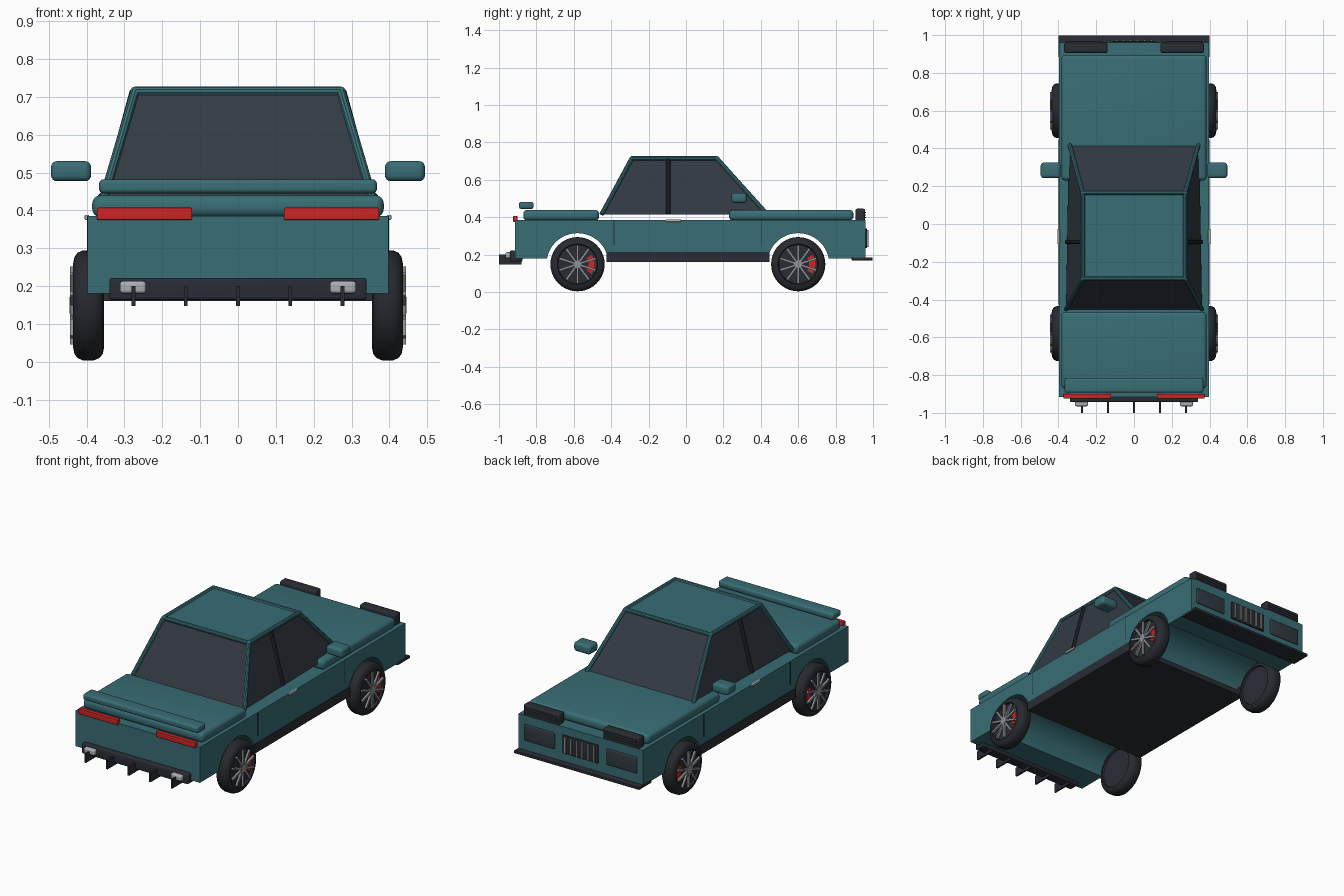
import bpy, bmesh, math
from mathutils import Vector, Matrix

if "Cube" in bpy.data.objects:
    bpy.data.objects.remove(bpy.data.objects["Cube"])


def material(name, r, g, b):
    m = bpy.data.materials.new(name)
    m.diffuse_color = (r, g, b, 1)
    m.use_nodes = True
    m.node_tree.nodes["Principled BSDF"].inputs["Base Color"].default_value = m.diffuse_color
    return m


TEAL = material("teal paint", 0.04, 0.155, 0.178)
GLASS = material("dark glass", 0.032, 0.042, 0.054)
BLACK = material("black trim", 0.022, 0.026, 0.034)
TYRE = material("tyre rubber", 0.019, 0.022, 0.027)
GREY = material("grey metal", 0.27, 0.29, 0.31)
CHROME = material("light metal", 0.42, 0.44, 0.46)
RED = material("red", 0.62, 0.018, 0.018)


def finish(bm, name, mats, smooth=True):
    bmesh.ops.recalc_face_normals(bm, faces=bm.faces[:])
    me = bpy.data.meshes.new(name)
    bm.to_mesh(me)
    bm.free()
    for m in mats if isinstance(mats, list) else [mats]:
        me.materials.append(m)
    ob = bpy.data.objects.new(name, me)
    bpy.context.collection.objects.link(ob)
    if smooth:
        bpy.ops.object.select_all(action='DESELECT')
        ob.select_set(True)
        bpy.context.view_layer.objects.active = ob
        bpy.ops.object.shade_smooth_by_angle(angle=math.radians(35))
    return ob


def box(name, x, y, z, mat, bevel=0.0):
    """Box from (min, max) ranges with optional rounded edges."""
    bm = bmesh.new()
    bmesh.ops.create_cube(bm, size=1)
    for v in bm.verts:
        v.co = Vector([(r[0] + r[1]) / 2 + c * (r[1] - r[0]) for r, c in zip((x, y, z), v.co)])
    if bevel:
        bmesh.ops.bevel(bm, geom=bm.edges[:], offset=bevel, segments=4,
                        profile=0.5, affect='EDGES')
    return finish(bm, name, mat, bool(bevel))


def pair(name, x, y, z, mat, bevel=0.0):
    """The same box on both sides of the car."""
    box(name + "_right", x, y, z, mat, bevel)
    box(name + "_left", (-x[1], -x[0]), y, z, mat, bevel)


def tube(name, a, b, r, mat):
    a, b = Vector(a), Vector(b)
    d = b - a
    bm = bmesh.new()
    bmesh.ops.create_cone(bm, cap_ends=True, segments=10, radius1=r, radius2=r, depth=d.length)
    bm.transform(Matrix.Translation((a + b) / 2) @ d.to_track_quat('Z', 'Y').to_matrix().to_4x4())
    return finish(bm, name, mat)


# Lower body: side profile with both wheel arches, extruded across the width
AXLES = (-0.58, 0.60)
WZ, WR, ARCH = 0.149, 0.145, 0.166
BOT, TOP = 0.18, 0.385
profile = [(-0.915, TOP), (-0.915, BOT)]
a0 = math.asin((BOT - WZ) / ARCH)
for yc in AXLES:
    for i in range(25):
        a = math.pi - a0 - (math.pi - 2 * a0) * i / 24
        profile.append((yc + ARCH * math.cos(a), WZ + ARCH * math.sin(a)))
profile += [(0.96, BOT), (0.96, TOP)]
bm = bmesh.new()
face = bm.faces.new([bm.verts.new((-0.397, y, z)) for y, z in profile])
ext = bmesh.ops.extrude_face_region(bm, geom=[face])
bmesh.ops.translate(bm, vec=(0.794, 0, 0),
                    verts=[g for g in ext['geom'] if isinstance(g, bmesh.types.BMVert)])
finish(bm, "lower_body", TEAL)

# Floor with side skirts, hood, trunk and spoiler
box("floor_and_skirts", (-0.39, 0.39), (-0.425, 0.447), (0.16, 0.19), BLACK)
pair("side_skirt", (0.37, 0.401), (-0.425, 0.447), (0.16, 0.213), BLACK)
box("hood", (-0.385, 0.385), (0.23, 0.895), (0.382, 0.44), TEAL, 0.022)
box("trunk_lid", (-0.385, 0.385), (-0.87, -0.465), (0.382, 0.44), TEAL, 0.022)
box("spoiler", (-0.367, 0.367), (-0.893, -0.815), (0.445, 0.482), TEAL, 0.012)

# Cabin: tapered glass block with painted roof
low = [(0.345, 0.435), (-0.345, 0.435), (-0.36, -0.452), (0.36, -0.452)]
high = [(0.272, 0.165), (-0.272, 0.165), (-0.272, -0.29), (0.272, -0.29)]
LZ, HZ = 0.415, 0.718
bm = bmesh.new()
lo = [bm.verts.new((x, y, LZ)) for x, y in low]
hi = [bm.verts.new((x, y, HZ)) for x, y in high]
bm.faces.new(lo)
bm.faces.new(hi).material_index = 1
for i in range(4):
    j = (i + 1) % 4
    bm.faces.new((lo[i], lo[j], hi[j], hi[i]))
finish(bm, "cabin_glass", [GLASS, TEAL], False)

# Roof rails and corner pillars, rounded at the joints
for i in range(4):
    j = (i + 1) % 4
    top = (*high[i], HZ - 0.003)
    tube("roof_rail_%d" % i, top, (*high[j], HZ - 0.003), 0.012, TEAL)
    tube("corner_pillar_%d" % i, (*low[i], LZ), top, 0.012, TEAL)
    bm = bmesh.new()
    bmesh.ops.create_uvsphere(bm, u_segments=10, v_segments=6, radius=0.012)
    bm.transform(Matrix.Translation(top))
    finish(bm, "roof_corner_%d" % i, TEAL)

# Middle door pillars, door seams, handles and mirrors
for s, side in ((1, "right"), (-1, "left")):
    tube("door_pillar_" + side, (s * 0.355, -0.095, 0.418), (s * 0.274, -0.095, 0.715), 0.012, BLACK)
for n, y in (("rear", -0.385), ("front", 0.405)):
    pair("door_seam_" + n, (0.394, 0.399), (y - 0.002, y + 0.002), (0.25, 0.385), BLACK)
pair("door_handle", (0.393, 0.405), (-0.107, -0.027), (0.375, 0.388), CHROME, 0.003)
pair("mirror", (0.388, 0.494), (0.243, 0.325), (0.477, 0.53), TEAL, 0.016)

# Rear: lights, bumper, exhausts and diffuser fins
pair("tail_light", (0.121, 0.373), (-0.924, -0.9), (0.375, 0.407), RED, 0.003)
box("rear_bumper", (-0.34, 0.34), (-0.942, -0.875), (0.163, 0.222), BLACK, 0.008)
pair("exhaust", (0.243, 0.312), (-0.965, -0.92), (0.181, 0.213), CHROME, 0.008)
for i in range(5):
    x = (i - 2) * 0.138
    box("diffuser_fin_%d" % i, (x - 0.005, x + 0.005), (-1.0, -0.88), (0.148, 0.2), BLACK)

# Nose: splitter, raised headlights, intakes and slatted grille
box("splitter", (-0.4, 0.4), (0.885, 0.998), (0.17, 0.186), BLACK, 0.003)
pair("headlight", (0.14, 0.37), (0.906, 0.958), (0.378, 0.446), BLACK, 0.01)
for r in range(3):
    z = 0.395 + r * 0.014
    pair("headlight_strip_%d" % r, (0.152, 0.358), (0.955, 0.962), (z, z + 0.006), GLASS)
pair("front_intake", (0.165, 0.36), (0.95, 0.968), (0.242, 0.335), GLASS, 0.006)
box("grille", (-0.115, 0.115), (0.95, 0.968), (0.235, 0.34), BLACK, 0.004)
for i in range(6):
    x = (i - 2.5) * 0.037
    box("grille_slat_%d" % i, (x - 0.005, x + 0.005), (0.96, 0.976), (0.242, 0.333), GREY)


def wheel(name, s, yc):
    place = Matrix.Translation((0, yc, WZ)) @ Matrix.Diagonal((s, 1, 1, 1))

    # Tyre and rim dish: turned profile of (radius, x)
    prof = [(0.0, 0.362), (0.108, 0.362), (0.112, 0.354), (0.128, 0.357), (0.139, 0.366),
            (WR, 0.38), (WR, 0.41), (0.139, 0.424), (0.128, 0.432), (0.108, 0.436),
            (0.104, 0.424), (0.0, 0.424)]
    n = 40
    bm = bmesh.new()
    rings = []
    for r, x in prof:
        if r == 0:
            rings.append([bm.verts.new((x, 0, 0))] * n)
        else:
            rings.append([bm.verts.new((x, r * math.cos(2 * math.pi * k / n),
                                        r * math.sin(2 * math.pi * k / n))) for k in range(n)])
    for i in range(len(prof) - 1):
        for k in range(n):
            q = [rings[i][k], rings[i][(k + 1) % n], rings[i + 1][(k + 1) % n], rings[i + 1][k]]
            f = bm.faces.new(list(dict.fromkeys(q)))
            f.material_index = 1 if i in (0, len(prof) - 2) else 0
    bm.transform(place)
    finish(bm, name + "_tyre", [TYRE, BLACK])

    # Spokes and hub
    bm = bmesh.new()
    for k in range(10):
        geo = bmesh.ops.create_cube(bm, size=1)
        m = (Matrix.Rotation(2 * math.pi * (k + 0.5) / 10, 4, 'X')
             @ Matrix.Translation((0.438, 0.06, 0)) @ Matrix.Diagonal((0.012, 0.086, 0.012, 1)))
        bmesh.ops.transform(bm, matrix=m, verts=geo['verts'])
    bmesh.ops.create_cone(bm, cap_ends=True, segments=16, radius1=0.022, radius2=0.022, depth=0.014,
                          matrix=Matrix.Translation((0.438, 0, 0)) @ Matrix.Rotation(math.pi / 2, 4, 'Y'))
    bm.transform(place)
    finish(bm, name + "_spokes", GREY)

    # Brake caliper: arc-shaped plate behind the spokes
    bm = bmesh.new()
    arc = [math.radians(-34 + 68 * k / 8) for k in range(9)]
    pts = [(0.092, a) for a in arc] + [(0.058, a) for a in reversed(arc)]
    f = bm.faces.new([bm.verts.new((0.424, r * math.cos(a), r * math.sin(a))) for r, a in pts])
    ext = bmesh.ops.extrude_face_region(bm, geom=[f])
    bmesh.ops.translate(bm, vec=(0.008, 0, 0),
                        verts=[g for g in ext['geom'] if isinstance(g, bmesh.types.BMVert)])
    bm.transform(place)
    finish(bm, name + "_caliper", RED)


for s, side in ((1, "right"), (-1, "left")):
    for end, yc in zip(("rear", "front"), AXLES):
        wheel("%s_%s_wheel" % (end, side), s, yc)
